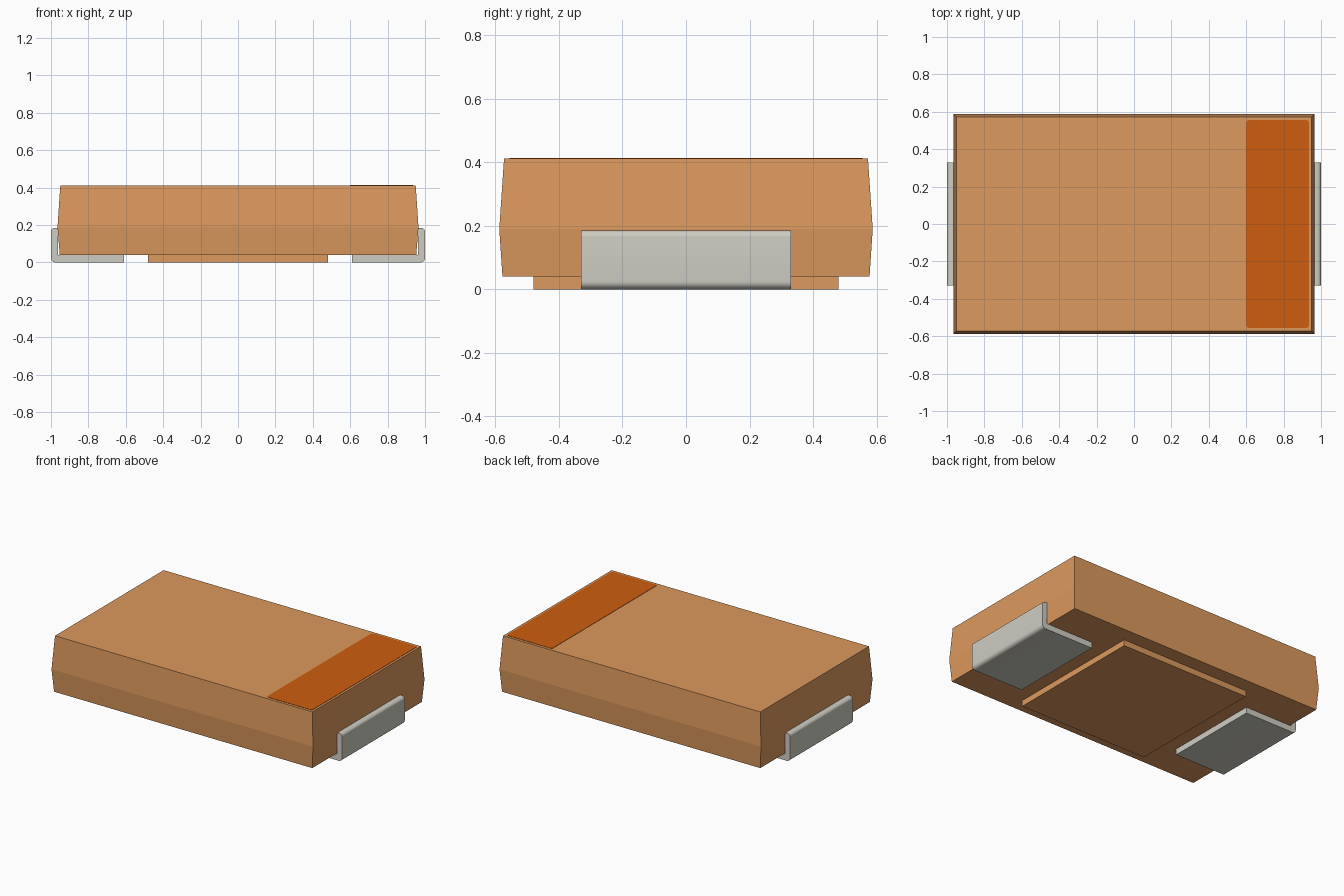
import bpy, bmesh, math
from mathutils import Vector

cube = bpy.data.objects.get("Cube")
if cube:
    bpy.data.objects.remove(cube, do_unlink=True)


def material(name, rgb):
    m = bpy.data.materials.new(name)
    m.use_nodes = True
    m.diffuse_color = (*rgb, 1)
    bsdf = next(n for n in m.node_tree.nodes if n.type == "BSDF_PRINCIPLED")
    bsdf.inputs["Base Color"].default_value = (*rgb, 1)
    return m


TAN = material("tan casing", (0.72, 0.32, 0.112))
ORANGE = material("burnt orange", (0.61, 0.11, 0.005))
METAL = material("pale grey metal", (0.62, 0.615, 0.55))


def finish(name, bm, mat, smooth=False):
    bmesh.ops.recalc_face_normals(bm, faces=bm.faces)
    mesh = bpy.data.meshes.new(name)
    bm.to_mesh(mesh)
    bm.free()
    mesh.materials.append(mat)
    obj = bpy.data.objects.new(name, mesh)
    bpy.context.collection.objects.link(obj)
    if smooth:
        bpy.ops.object.select_all(action="DESELECT")
        obj.select_set(True)
        bpy.context.view_layer.objects.active = obj
        bpy.ops.object.shade_smooth_by_angle(angle=math.radians(40))
    return obj


def loft(name, sections, mat):
    """Closed solid through rectangles given as (half_x, half_y, z)."""
    bm = bmesh.new()
    rings = [[bm.verts.new((sx * hx, sy * hy, z))
              for sx, sy in ((-1, -1), (1, -1), (1, 1), (-1, 1))]
             for hx, hy, z in sections]
    for low, high in zip(rings, rings[1:]):
        for i in range(4):
            j = (i + 1) % 4
            bm.faces.new((low[i], low[j], high[j], high[i]))
    bm.faces.new(rings[0][::-1])
    bm.faces.new(rings[-1])
    return finish(name, bm, mat)


def extrude(name, points, depth, mat, smooth=False):
    """Solid from an outline of 3D points pushed along a vector."""
    bm = bmesh.new()
    face = bm.faces.new([bm.verts.new(p) for p in points])
    new = bmesh.ops.extrude_face_region(bm, geom=[face])["geom"]
    bmesh.ops.translate(bm, vec=Vector(depth),
                        verts=[v for v in new if isinstance(v, bmesh.types.BMVert)])
    return finish(name, bm, mat, smooth)


def arc(cx, cy, r, start, end, steps=8):
    angles = [math.radians(start + (end - start) * i / steps) for i in range(steps + 1)]
    return [(cx + r * math.cos(a), cy + r * math.sin(a)) for a in angles]


# Casing with drafted sides that are widest at the parting line
loft("casing", [(0.953, 0.578, 0.04), (0.965, 0.588, 0.19), (0.95, 0.573, 0.412)], TAN)

# Raised pad under the casing
loft("underside_pad", [(0.48, 0.48, 0), (0.48, 0.48, 0.045)], TAN)

# Polarity band with softened corners
x0, x1, hy, r = 0.60, 0.935, 0.556, 0.014
band = (arc(x1 - r, hy - r, r, 0, 90) + arc(x0 + r, hy - r, r, 90, 180)
        + arc(x0 + r, r - hy, r, 180, 270) + arc(x1 - r, r - hy, r, 270, 360))
extrude("polarity_band", [(x, y, 0.409) for x, y in band], (0, 0, 0.005), ORANGE)

# Folded metal terminals, one at each end
outline = ([(0.61, 0)] + arc(0.975, 0.025, 0.025, -90, 0)
           + arc(0.98, 0.165, 0.02, 0, 90) + [(0.963, 0.185), (0.963, 0.04), (0.61, 0.04)])
for side, label in ((1, "left"), (-1, "right")):
    extrude(label + "_terminal", [(side * x, -0.33, z) for x, z in outline],
            (0, 0.66, 0), METAL, smooth=True)
